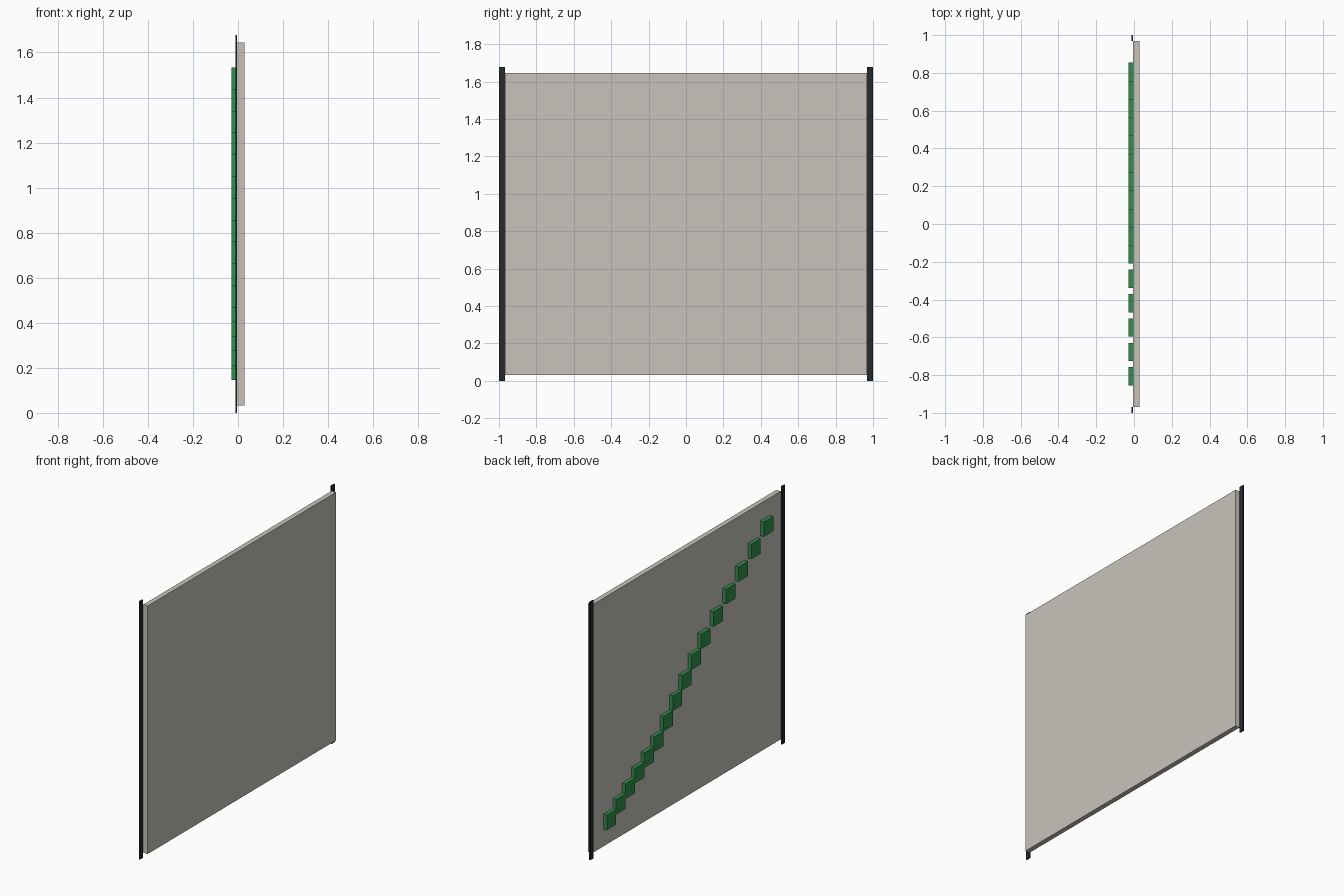
import bpy

cube = bpy.data.objects.get("Cube")
if cube:
    bpy.data.objects.remove(cube, do_unlink=True)

U = 1 / 31          # layout module
BACK = -0.004       # plane where the panel meets the posts and blocks


def material(name, rgb):
    mat = bpy.data.materials.new(name)
    mat.use_nodes = True
    mat.diffuse_color = (*rgb, 1)
    mat.node_tree.nodes["Principled BSDF"].inputs["Base Color"].default_value = (*rgb, 1)
    return mat


def box(name, xs, ys, zs, mat):
    """Box spanning the given (low, high) range on each axis."""
    spans = (xs, ys, zs)
    bpy.ops.mesh.primitive_cube_add(size=1, location=[(a + b) / 2 for a, b in spans])
    ob = bpy.context.object
    ob.name = name
    size = [b - a for a, b in spans]
    for v in ob.data.vertices:
        v.co = [c * s for c, s in zip(v.co, size)]
    ob.data.materials.append(mat)
    return ob


stone = material("warm grey", (0.58, 0.55, 0.50))
dark = material("charcoal", (0.022, 0.022, 0.028))
green = material("green", (0.032, 0.27, 0.075))

# Main panel
box("panel", (BACK, BACK + U), (-30 * U, 30 * U), (U, 51 * U), stone)

# Thin edge posts
for name, y in (("front_post", -31), ("back_post", 30)):
    box(name, (BACK - U / 4, BACK), (y * U, (y + 1) * U), (0, 52 * U), dark)

# Rising row of blocks: shallow, then steep, then widely spaced steps
y, z = 25, 6
for i in range(16):
    box(f"block_{i + 1}", (-0.029, BACK), ((y - 1.5) * U, (y + 1.5) * U),
        ((z - 1.5) * U, (z + 1.5) * U), green)
    y -= 3 if i < 10 else 4
    z += 2 if i < 5 else 3
